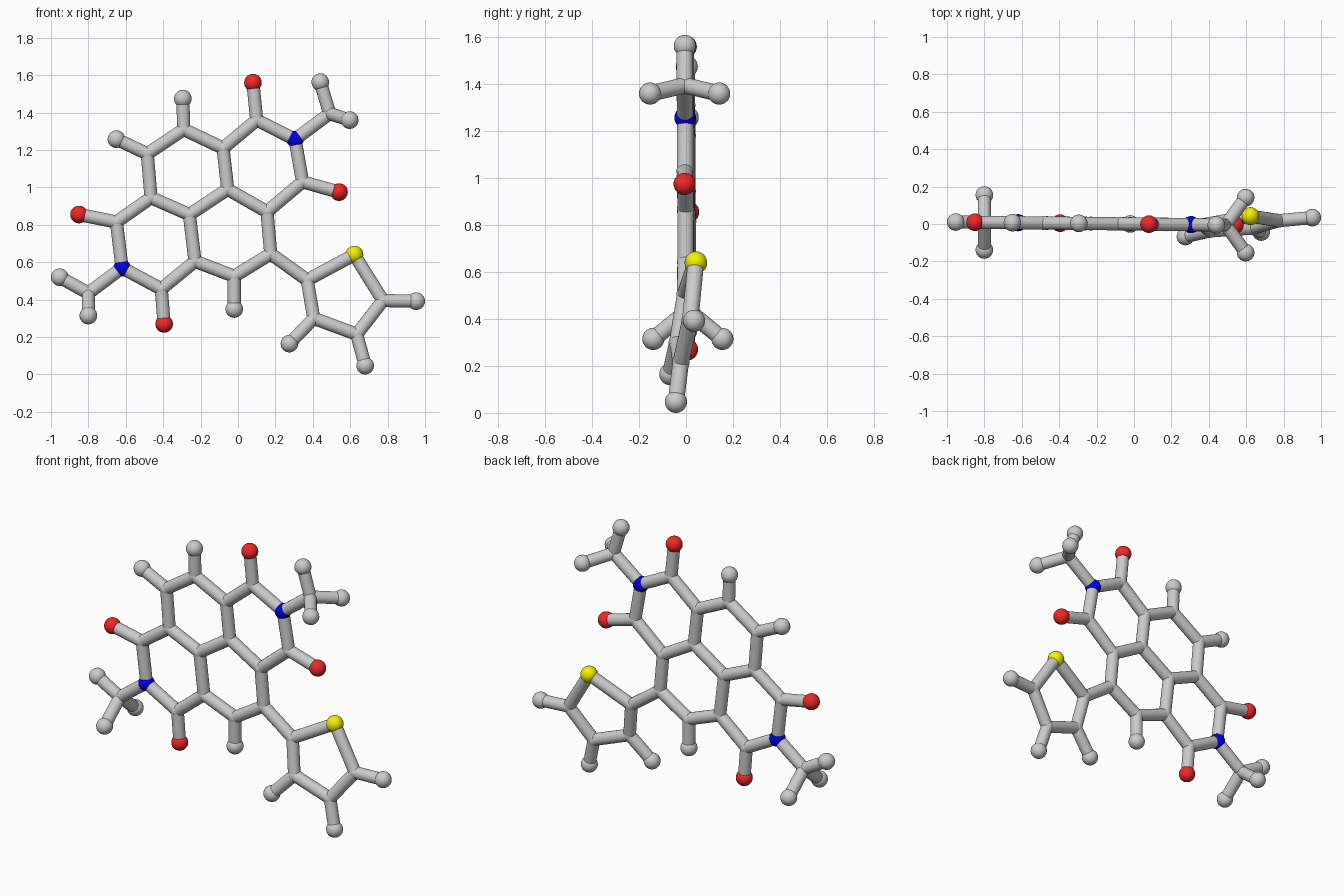
import bpy
from mathutils import Vector

if "Cube" in bpy.data.objects:
    bpy.data.objects.remove(bpy.data.objects["Cube"])

STICK_R = 0.035
BALL_R = {"carbon": 0.037, "nitrogen": 0.046, "oxygen": 0.047,
          "hydrogen": 0.047, "sulfur": 0.048}
COLOURS = {"nitrogen": (0.0, 0.0, 0.85, 1), "oxygen": (0.9, 0.02, 0.02, 1),
           "sulfur": (0.9, 0.88, 0.0, 1)}

mats = {}
for kind, col in COLOURS.items():
    mats[kind] = bpy.data.materials.new(kind + "_paint")
    mats[kind].diffuse_color = col

# Flat fused-ring core: (x, z) of each atom, slightly turned about z
core = {
    "oxygen": [(0.08, 1.56), (0.54, 0.975), (-0.85, 0.855), (-0.395, 0.27)],
    "nitrogen": [(0.305, 1.257), (-0.62, 0.57)],
    "carbon": [(0.10, 1.36), (0.345, 1.03), (-0.65, 0.815), (-0.41, 0.457),
               (0.155, 0.87), (-0.055, 0.99), (-0.08, 1.21), (-0.29, 1.31),
               (-0.485, 1.18), (-0.465, 0.945), (-0.26, 0.855),
               (-0.23, 0.605), (-0.02, 0.525), (0.175, 0.645),
               (0.49, 1.395), (-0.80, 0.435)],
    "hydrogen": [(-0.295, 1.475), (-0.65, 1.258), (-0.02, 0.35),
                 (0.44, 1.563), (-0.953, 0.52)],
}
atoms = [(k, Vector((x, -0.011 * x, z))) for k, pts in core.items() for x, z in pts]

# Methyl end caps in front of and behind the plane
for x, z in ((0.597, 1.36), (-0.80, 0.315)):
    for side in (-1, 1):
        atoms.append(("hydrogen", Vector((x, side * 0.147 - 0.01 * x, z))))

# Slightly twisted five-membered side ring
atoms += [(k, Vector(p)) for k, p in (
    ("carbon", (0.37, -0.004, 0.505)), ("sulfur", (0.622, 0.042, 0.64)),
    ("carbon", (0.775, 0.018, 0.395)), ("carbon", (0.635, -0.022, 0.215)),
    ("carbon", (0.405, -0.037, 0.30)), ("hydrogen", (0.953, 0.034, 0.392)),
    ("hydrogen", (0.68, -0.043, 0.047)), ("hydrogen", (0.275, -0.067, 0.165)))]


def finish(name, kind=None):
    ob = bpy.context.object
    ob.name = name
    if kind in mats:
        ob.data.materials.append(mats[kind])
    bpy.ops.object.shade_smooth_by_angle()


# Atom balls
for kind, p in atoms:
    bpy.ops.mesh.primitive_uv_sphere_add(segments=24, ring_count=16,
                                         radius=BALL_R[kind], location=p)
    finish(kind + "_ball", kind)

# Bond sticks between neighbouring atoms
for i, (ka, a) in enumerate(atoms):
    for kb, b in atoms[i + 1:]:
        d = b - a
        if d.length < 0.31 and not ka == kb == "hydrogen":
            bpy.ops.mesh.primitive_cylinder_add(
                vertices=20, radius=STICK_R, depth=d.length, location=(a + b) / 2,
                rotation=d.to_track_quat('Z', 'Y').to_euler())
            finish("bond_stick")

for m in bpy.data.materials:
    if m.users and not m.is_grease_pencil:
        m.use_nodes = True
        m.node_tree.nodes["Principled BSDF"].inputs["Base Color"].default_value = m.diffuse_color
